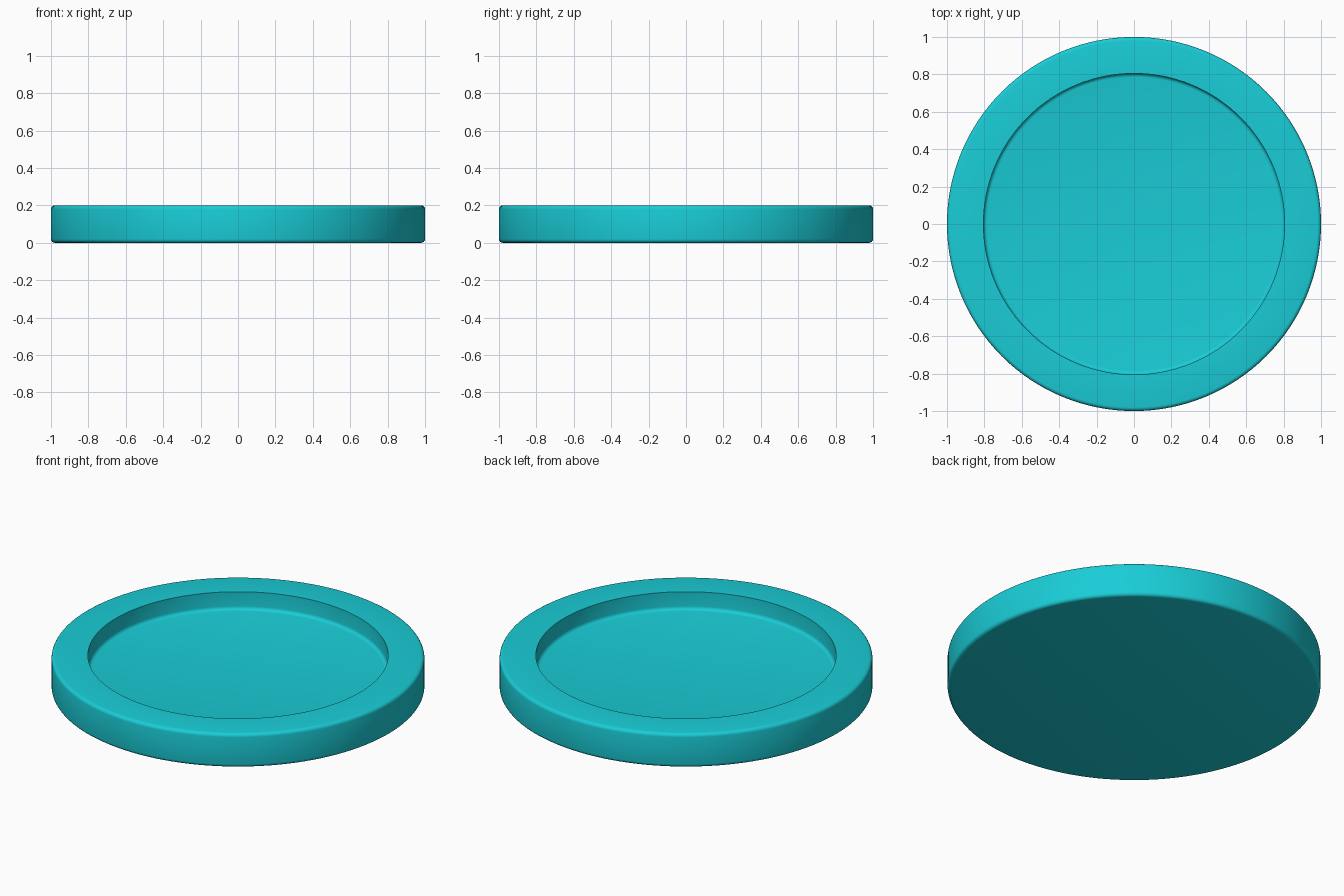
import bpy, bmesh
from math import sin, cos, pi, radians

if "Cube" in bpy.data.objects:
    bpy.data.objects.remove(bpy.data.objects["Cube"])

SEGMENTS = 128


def fillet(cx, cz, r, a0, a1, steps=4):
    """Arc of profile points (radius, height) around (cx, cz)."""
    angles = [radians(a0 + (a1 - a0) * i / steps) for i in range(steps + 1)]
    return [(cx + r * cos(a), cz + r * sin(a)) for a in angles]


# Half profile: underside, rounded outer wall, rim, recess wall, floor
R, H, INNER, FLOOR, B = 1.0, 0.2, 0.805, 0.095, 0.02
profile = [(0, 0)]
profile += fillet(R - B, B, B, -90, 0)
profile += fillet(R - B, H - B, B, 0, 90)
profile += [(INNER, H)]
profile += fillet(INNER - B, FLOOR + B, B, 0, -90)
profile += [(0, FLOOR)]

# Spin the profile into a round dish
bm = bmesh.new()
verts = [bm.verts.new((x, 0, z)) for x, z in profile]
edges = [bm.edges.new(pair) for pair in zip(verts, verts[1:])]
bmesh.ops.spin(bm, geom=verts + edges, cent=(0, 0, 0), axis=(0, 0, 1),
               angle=2 * pi, steps=SEGMENTS, use_duplicate=False)
bmesh.ops.remove_doubles(bm, verts=bm.verts, dist=1e-5)
bmesh.ops.recalc_face_normals(bm, faces=bm.faces)
mesh = bpy.data.meshes.new("round_dish")
bm.to_mesh(mesh)
bm.free()

dish = bpy.data.objects.new("round_dish", mesh)
bpy.context.collection.objects.link(dish)
bpy.context.view_layer.objects.active = dish
dish.select_set(True)
bpy.ops.object.shade_smooth_by_angle(angle=radians(35))

# Turquoise colour
mat = bpy.data.materials.new("turquoise")
mat.diffuse_color = (0.01, 0.61, 0.68, 1)
mat.use_nodes = True
mat.node_tree.nodes["Principled BSDF"].inputs["Base Color"].default_value = mat.diffuse_color
mesh.materials.append(mat)
